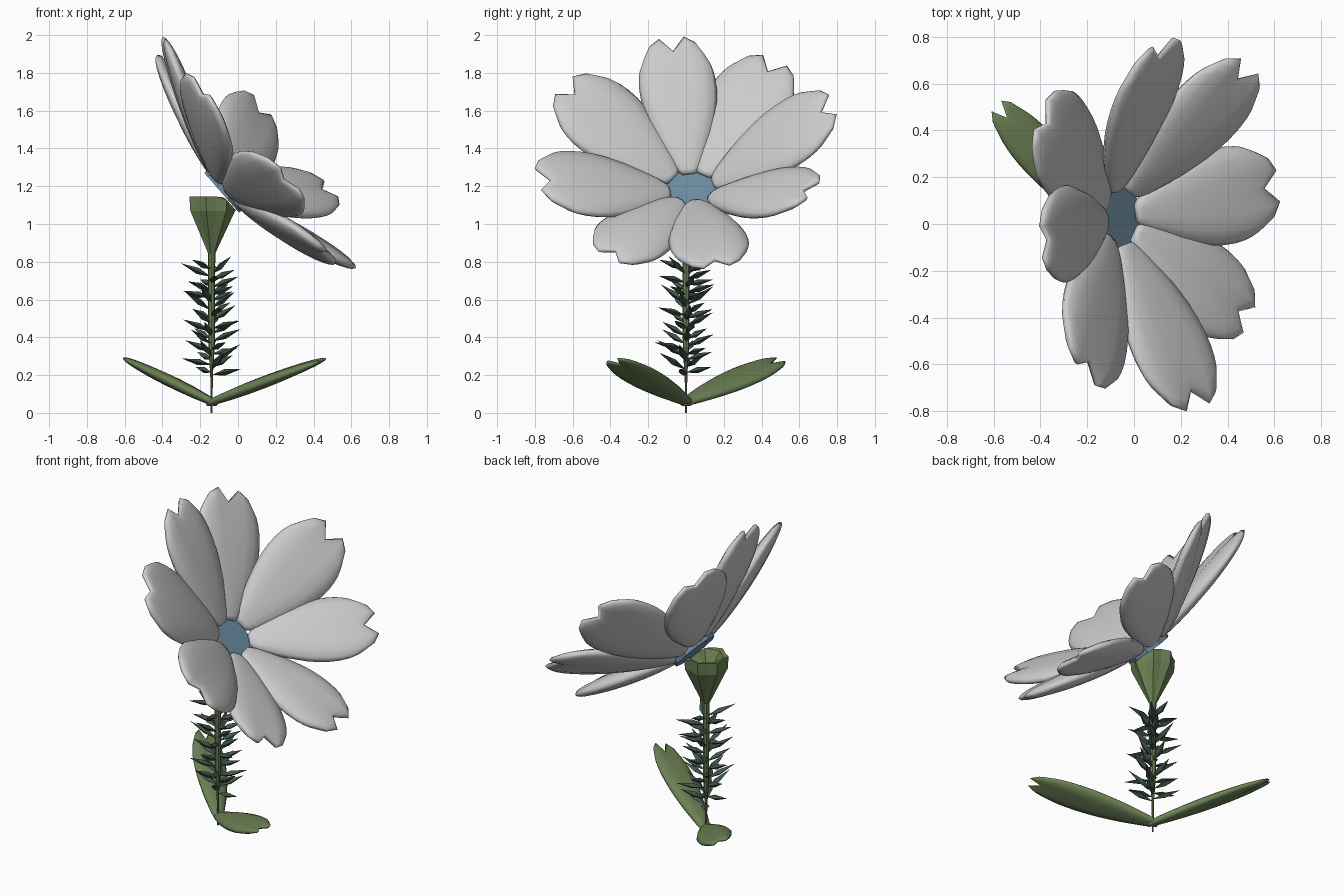
import bpy, bmesh, math, random
from mathutils import Vector as V

if "Cube" in bpy.data.objects:
    bpy.data.objects.remove(bpy.data.objects["Cube"])

random.seed(4)


def mat(name, col):
    m = bpy.data.materials.new(name)
    m.diffuse_color = (*col, 1)
    m.use_nodes = True
    m.node_tree.nodes["Principled BSDF"].inputs["Base Color"].default_value = m.diffuse_color
    return m


green = mat("leaf_green", (0.15, 0.22, 0.09))
dark = mat("dark_green", (0.05, 0.09, 0.065))
blue = mat("blue_grey", (0.15, 0.27, 0.37))


def make(name, bm, material=None, smooth=False):
    bmesh.ops.remove_doubles(bm, verts=bm.verts, dist=0.0005)
    bmesh.ops.recalc_face_normals(bm, faces=bm.faces)
    me = bpy.data.meshes.new(name)
    bm.to_mesh(me)
    bm.free()
    if smooth:
        for p in me.polygons:
            p.use_smooth = True
    if material:
        me.materials.append(material)
    ob = bpy.data.objects.new(name, me)
    bpy.context.collection.objects.link(ob)
    return ob


def bridge(bm, rings, cap=True):
    n = len(rings[0])
    for a, b in zip(rings, rings[1:]):
        for i in range(n):
            j = (i + 1) % n
            bm.faces.new((a[i], a[j], b[j], b[i]))
    if cap:
        bm.faces.new(rings[0])
        bm.faces.new(rings[-1])


def interp(pts, x):
    for (x0, y0), (x1, y1) in zip(pts, pts[1:]):
        if x <= x1:
            return y0 + (y1 - y0) * (x - x0) / (x1 - x0)
    return pts[-1][1]


# half width along the petal, and length reached across it (notched end)
WIDTH = [(0, .18), (.05, .34), (.15, .48), (.3, .69), (.5, .89), (.65, .99), (.8, 1), (.92, .96), (1, .84)]
REACH = [(0, .93), (.38, 1.03), (.71, .98), (.93, .89), (1, .85)]
STEPS = [0, .03, .08, .15, .23, .31, .4, .5, .6, .7, .8, .88, .94, .98, 1]


def petal(name, base, tip, up, half, thick, material=None):
    d = tip - base
    length = d.length
    d.normalize()
    side = d.cross(up).normalized()
    nor = side.cross(d)
    bm = bmesh.new()
    rings = []
    for u in STEPS:
        t = thick / 2 * math.sin(math.pi * (0.06 + 0.94 * u)) ** 0.45 if u < 1 else 0
        ring = []
        for i in range(16):
            a = 2 * math.pi * i / 16
            v = math.cos(a)
            along = u * length * interp(REACH, abs(v))
            # shallow groove along the middle
            h = t * math.copysign(abs(math.sin(a)) ** 0.8, math.sin(a)) * (1 - 0.12 * (abs(v) < 0.1))
            ring.append(bm.verts.new(base + d * along + side * v * half * interp(WIDTH, u) + nor * h))
        rings.append(ring)
    bridge(bm, rings, False)
    bm.faces.new(rings[0])
    return make(name, bm, material, True)


# flower head: tilted disc with eight petals (tip x, y, z, half width)
n = V((0.75, 0, 0.66)).normalized()
c = V((-0.075, 0.03, 1.175))
TIPS = [(-.385, -.075, 1.965, .205), (-.39, .46, 1.85, .23), (.12, .76, 1.62, .22), (.48, .66, 1.18, .2),
        (.6, .16, .785, .21), (.48, -.40, .835, .205), (.265, -.765, 1.235, .235), (-.2, -.63, 1.72, .24)]
for i, (x, y, z, half) in enumerate(TIPS):
    tip = V((x, y, z))
    r = tip - c
    r = (r - n * r.dot(n)).normalized()
    reach = 0.1 + 0.025 * abs(r.y)
    petal(f"petal_{i + 1}", c + r * reach + n * 0.02, tip, n, half, 0.105)

bm = bmesh.new()
bmesh.ops.create_cone(bm, cap_ends=True, segments=10, radius1=0.14, radius2=0.14, depth=0.03)
disc = make("flower_centre", bm, blue)
disc.location = c
disc.rotation_euler = n.to_track_quat('Z', 'Y').to_euler()


# round lofted part around the stem axis; ridge alternates the radius
def loft(name, profile, sides, material, ridge=1.0, cap=True):
    bm = bmesh.new()
    rings = []
    for r, z in profile:
        ring = []
        for i in range(sides):
            a = 2 * math.pi * i / sides
            q = r * (ridge if i % 2 else 1)
            # the rim dips under the tilted disc
            x = -0.14 + q * math.cos(a)
            top = c.z - 0.03 - (x - c.x) * n.x / n.z
            ring.append(bm.verts.new((x, q * math.sin(a), min(z, top))))
        rings.append(ring)
    bridge(bm, rings, cap)
    return make(name, bm, material)


# ridged open cup and tapering stem
loft("calyx_cup", [(.018, .84), (.125, 1.07), (.13, 1.145), (.105, 1.14), (.02, 1.0)], 14, green, 0.86)
loft("stem", [(.005, 0), (.007, .2), (.017, .35), (.02, .87)], 8, green)

# spiky leaves spiralling up the stem
bm = bmesh.new()
count = 42
for k in range(count):
    z = 0.2 + 0.56 * k / (count - 1)
    a = k * 2.39996 + random.uniform(-.4, .4)
    out = V((math.cos(a), math.sin(a), random.uniform(.15, .7))).normalized()
    side = V((-math.sin(a), math.cos(a), 0))
    up = out.cross(side)
    size = random.uniform(.15, .19)
    p = V((-0.14, 0, z))
    mid = p + out * size * 0.45
    s = bm.verts.new(p)
    e = bm.verts.new(p + out * size)
    ring = [bm.verts.new(mid + o) for o in (side * .024, up * .017, -side * .024, -up * .017)]
    for i in range(4):
        bm.faces.new((s, ring[i], ring[i - 1]))
        bm.faces.new((e, ring[i - 1], ring[i]))
make("stem_leaves", bm, dark)

# pair of broad leaves at the foot of the stem
petal("base_leaf_right", V((-.16, 0.02, .05)), V((.435, -.38, .275)), V((-.4, 0, .9)), 0.1, 0.065, green)
petal("base_leaf_left", V((-.12, -0.02, .05)), V((-.575, .49, .275)), V((.4, 0, .9)), 0.1, 0.065, green)
